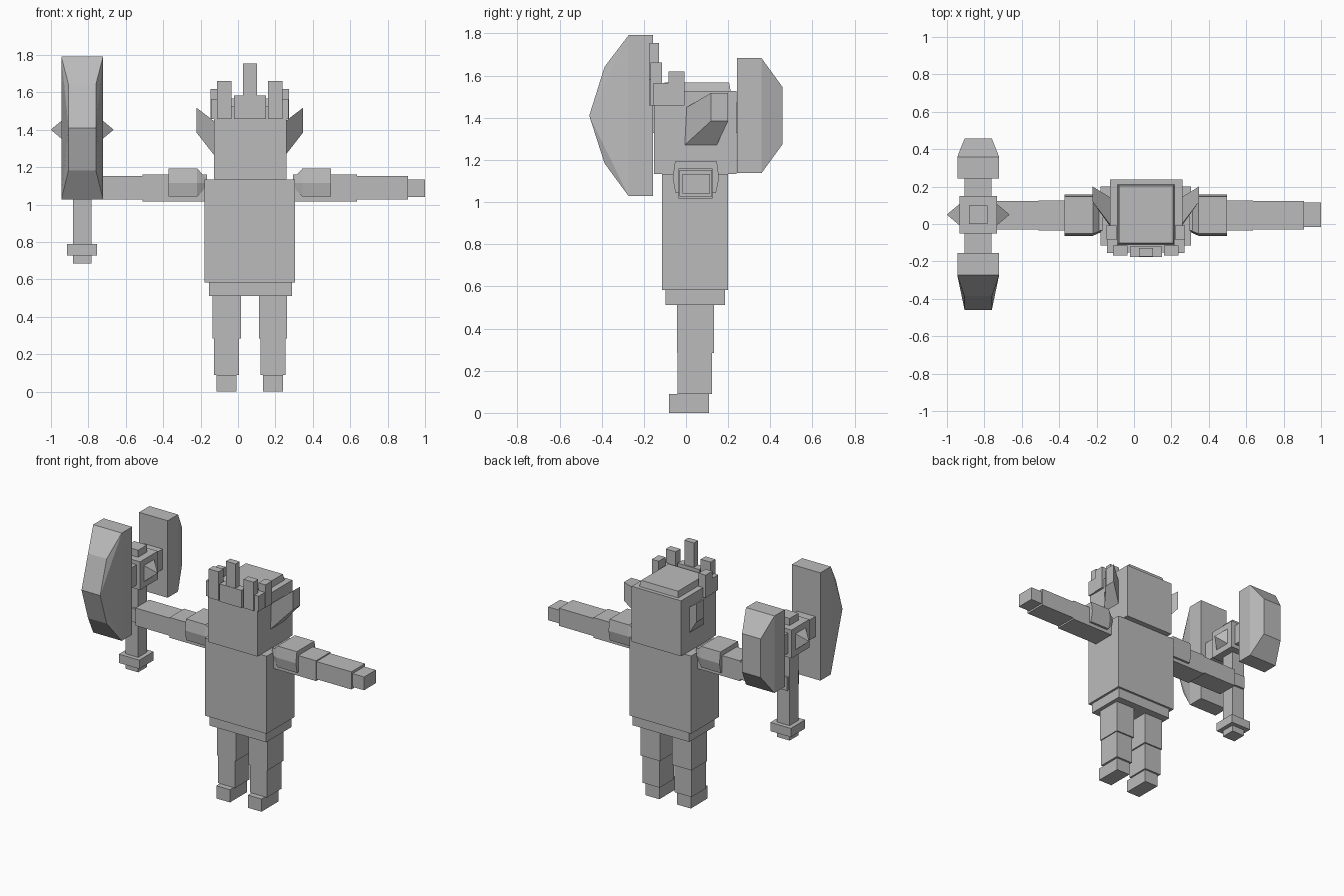
import bpy

if "Cube" in bpy.data.objects:
    bpy.data.objects.remove(bpy.data.objects["Cube"])

grey = bpy.data.materials.new("plain grey")
grey.diffuse_color = (0.5, 0.5, 0.5, 1)
grey.use_nodes = True
grey.node_tree.nodes["Principled BSDF"].inputs["Base Color"].default_value = grey.diffuse_color
CX = 0.063   # centre line of the figure


def mesh(name, verts, faces):
    me = bpy.data.meshes.new(name)
    me.from_pydata(verts, [], faces)
    me.materials.append(grey)
    ob = bpy.data.objects.new(name, me)
    bpy.context.collection.objects.link(ob)
    return ob


def loft(name, rings):
    """Join rings of equal point count, with capped ends."""
    n = len(rings[0])
    verts = [p for r in rings for p in r]
    faces = [[k * n + i, k * n + (i + 1) % n, (k + 1) * n + (i + 1) % n, (k + 1) * n + i]
             for k in range(len(rings) - 1) for i in range(n)]
    faces += [list(range(n))[::-1], list(range(len(verts) - n, len(verts)))]
    ob = mesh(name, verts, faces)
    # make every normal point outwards
    import bmesh
    bm = bmesh.new()
    bm.from_mesh(ob.data)
    bmesh.ops.recalc_face_normals(bm, faces=bm.faces)
    bm.to_mesh(ob.data)
    bm.free()
    return ob


def box(name, x, y, z, taper=0.0):
    def ring(h, t):
        return [(x[0] + t, y[0] + t, h), (x[1] - t, y[0] + t, h),
                (x[1] - t, y[1] - t, h), (x[0] + t, y[1] - t, h)]
    return loft(name, [ring(z[0], 0), ring(z[1], taper)])


def sx(side, d):
    """Sorted x range for distances d from the centre line."""
    return sorted(CX + side * v for v in d)


# Trunk and head
box("torso", (-0.18, 0.305), (-0.115, 0.2), (0.583, 1.133))
box("hips", (-0.155, 0.289), (-0.097, 0.185), (0.512, 0.583))
box("head", (-0.128, 0.259), (-0.152, 0.239), (1.133, 1.526))
box("head_cap", (-0.088, 0.217), (-0.11, 0.212), (1.526, 1.568), 0.008)

# Crown
box("crown_front", (-0.021, 0.15), (-0.176, -0.12), (1.457, 1.582))
box("crown_front_spike", (0.027, 0.102), (-0.173, -0.127), (1.57, 1.755))

for side, tag in ((-1, "left"), (1, "right")):
    box(tag + "_crown_spike", sx(side, (0.098, 0.176)), (-0.168, -0.115), (1.457, 1.661))
    box(tag + "_crown_side_spike", sx(side, (0.157, 0.211)), (-0.084, -0.008), (1.457, 1.619))
    box(tag + "_crown_band", sx(side, (0.15, 0.207)), (-0.155, -0.08), (1.457, 1.565))

    # Ear, sweeping out, up and back
    xi, xo = CX + side * 0.19, CX + side * 0.284
    loft(tag + "_ear", [
        [(xi, -0.014, 1.263), (xi, 0.142, 1.263), (xi, 0.142, 1.445), (xi, -0.005, 1.445)],
        [(xo, 0.118, 1.384), (xo, 0.2, 1.384), (xo, 0.2, 1.517), (xo, 0.118, 1.517)]])

    # Leg
    box(tag + "_thigh", sx(side, (0.048, 0.199)), (-0.043, 0.133), (0.285, 0.512))
    box(tag + "_shin", sx(side, (0.058, 0.192)), (-0.04, 0.123), (0.09, 0.285))
    box(tag + "_foot", sx(side, (0.07, 0.177)), (-0.08, 0.109), (0.0, 0.09))

    # Arm
    box(tag + "_upper_arm", sx(side, (0.23, 0.574)), (-0.036, 0.126), (1.016, 1.16))
    box(tag + "_forearm", sx(side, (0.574, 0.847)), (-0.03, 0.123), (1.027, 1.152))
    box(tag + "_hand", sx(side, (0.847, 0.937)), (-0.016, 0.115), (1.04, 1.134))

    # Shoulder pad: six-sided section narrowing towards the body
    def pad(d, s):
        pts = ((-0.063, 1.115), (-0.052, 1.193), (0.146, 1.193),
               (0.157, 1.115), (0.142, 1.042), (-0.05, 1.042))
        return [(CX + side * d, 0.047 + (y - 0.047) * (1 - (1 - s) * 0.3),
                 1.117 + (z - 1.117) * s) for y, z in pts]
    loft(tag + "_shoulder_pad", [pad(0.238, 0.4), pad(0.282, 1), pad(0.435, 1)])

# Axe handle and hub
AX, AY, AZ = -0.833, 0.05, 1.4


def hub(name, r, z):
    box(name, (AX - r, AX + r), (AY - r, AY + r), z)


hub("axe_pommel_tip", 0.05, (0.684, 0.728))
hub("axe_pommel", 0.08, (0.728, 0.79))
hub("axe_handle", 0.05, (0.79, 1.55))
hub("axe_hub", 0.1, (1.3, 1.5))
box("axe_crossbar", (AX - 0.072, AX + 0.072), (-0.156, 0.246), (1.328, 1.472))

# Pyramid studs on both sides of the hub
for side in (-1, 1):
    x0 = AX + side * 0.1
    r = 0.057
    stud = [(x0, AY - r, AZ - r), (x0, AY + r, AZ - r), (x0, AY + r, AZ + r),
            (x0, AY - r, AZ + r), (AX + side * 0.168, AY, AZ)]
    tris = [(0, 1, 4), (1, 2, 4), (2, 3, 4), (3, 0, 4), (3, 2, 1, 0)]
    mesh("axe_stud", stud, tris if side > 0 else [f[::-1] for f in tris])


def blade(name, y0, y1, z0, z1, edge):
    """Thick slab whose sides slope in to a narrow outer edge."""
    import bmesh
    w, n = 0.112, 0.073
    pts = [(AX + s * w, y, z) for s in (-1, 1) for y in (y0, y1) for z in (z0, z1)]
    pts += [(AX + s * n, y, z) for s in (-1, 1) for y, z in edge]
    bm = bmesh.new()
    for p in pts:
        bm.verts.new(p)
    bmesh.ops.convex_hull(bm, input=bm.verts)
    bmesh.ops.dissolve_limit(bm, angle_limit=0.01, verts=bm.verts, edges=bm.edges)
    bmesh.ops.recalc_face_normals(bm, faces=bm.faces)
    ob = mesh(name, [], [])
    bm.to_mesh(ob.data)
    bm.free()


blade("axe_front_blade", -0.156, -0.272, 1.028, 1.792,
      [(-0.386, 1.183), (-0.459, 1.41), (-0.386, 1.642)])
blade("axe_back_blade", 0.242, 0.358, 1.137, 1.683, [(0.457, 1.273), (0.457, 1.547)])
